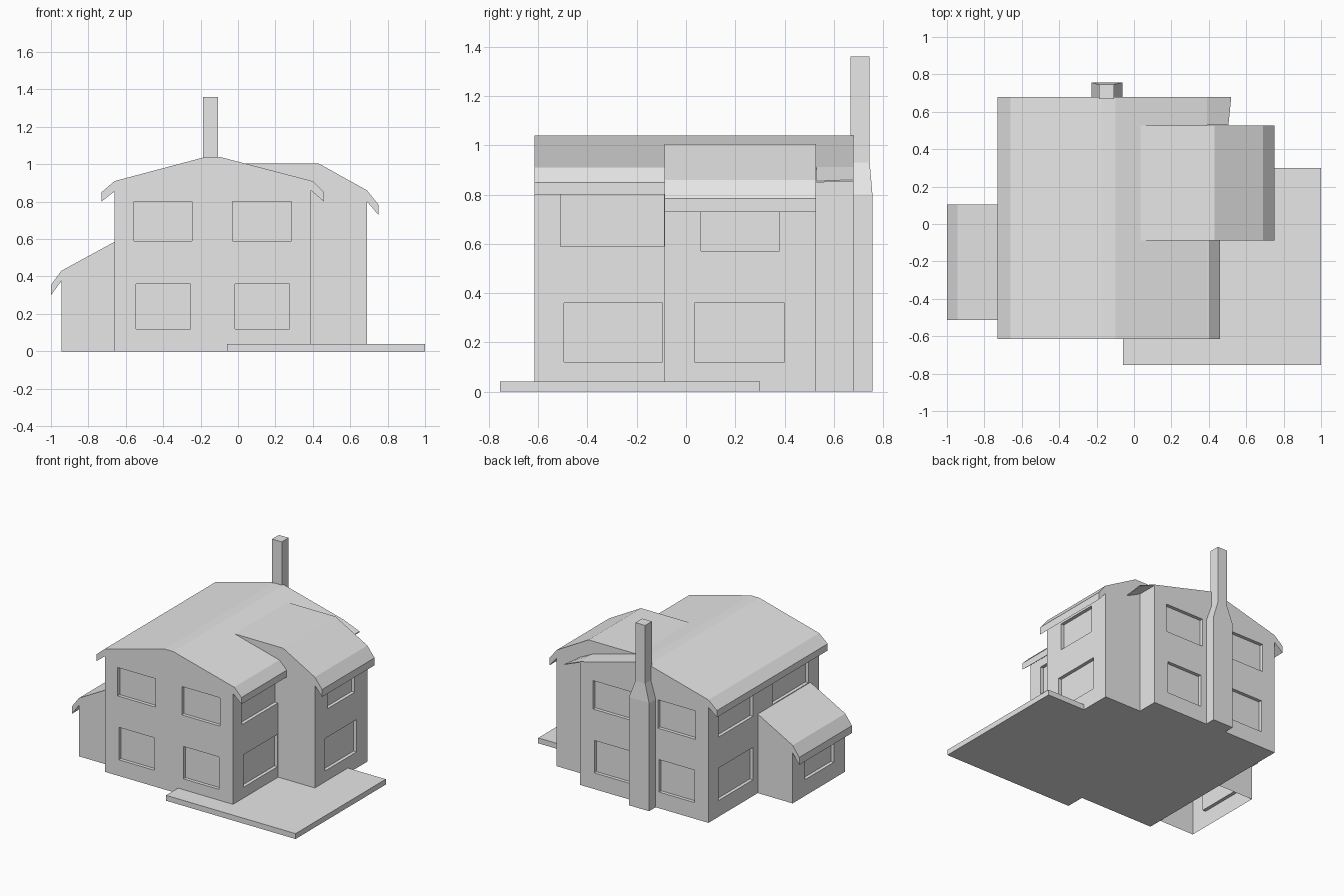
import bpy
import bmesh
from mathutils import Vector

cube = bpy.data.objects.get("Cube")
if cube:
    bpy.data.objects.remove(cube, do_unlink=True)

grey = bpy.data.materials.new("plain light grey")
grey.use_nodes = True
COLOUR = (0.8, 0.8, 0.8, 1)
grey.diffuse_color = COLOUR
grey.node_tree.nodes["Principled BSDF"].inputs["Base Color"].default_value = COLOUR

RECESS = 0.025


def finish(name, bm):
    mesh = bpy.data.meshes.new(name)
    bm.to_mesh(mesh)
    bm.free()
    mesh.materials.append(grey)
    obj = bpy.data.objects.new(name, mesh)
    bpy.context.collection.objects.link(obj)
    return obj


def loft(loops):
    """Closed solid through a list of matching point loops."""
    bm = bmesh.new()
    rings = [[bm.verts.new(p) for p in loop] for loop in loops]
    bm.faces.new(rings[0])
    bm.faces.new(rings[-1])
    n = len(rings[0])
    for a, b in zip(rings, rings[1:]):
        for i in range(n):
            j = (i + 1) % n
            bm.faces.new((a[i], a[j], b[j], b[i]))
    bmesh.ops.recalc_face_normals(bm, faces=bm.faces)
    return bm


def prism(profile, y0, y1):
    """Extrude an (x, z) profile along y."""
    return loft([[(x, y, z) for x, z in profile] for y in (y0, y1)])


def add_window(bm, axis, pos, u0, u1, z0, z1):
    """Sink a rectangular window into the wall lying at axis = pos."""
    across = 1 - axis

    def wall_faces():
        return [f for f in bm.faces if abs(abs(f.normal[axis]) - 1) < 1e-3
                and abs(f.verts[0].co[axis] - pos) < 1e-4]

    for direction, value in ((across, u0), (across, u1), (2, z0), (2, z1)):
        point, normal = Vector(), Vector()
        point[direction], normal[direction] = value, 1
        faces = wall_faces()
        geom = set(faces)
        for f in faces:
            geom.update(f.edges)
            geom.update(f.verts)
        bmesh.ops.bisect_plane(bm, geom=list(geom), dist=1e-5,
                               plane_co=point, plane_no=normal)
    bm.normal_update()
    panes = []
    for f in wall_faces():
        c = f.calc_center_median()
        if u0 < c[across] < u1 and z0 < c.z < z1:
            panes.append(f)
    inward = -panes[0].normal.copy()
    new = bmesh.ops.extrude_face_region(bm, geom=panes)["geom"]
    bmesh.ops.delete(bm, geom=[f for f in panes if f.is_valid], context="FACES_ONLY")
    bmesh.ops.translate(bm, vec=inward * RECESS,
                        verts=[v for v in new if isinstance(v, bmesh.types.BMVert)])
    bm.normal_update()


LOW = (0.12, 0.36)
HIGH = (0.59, 0.80)

# Main house: walls, left eave and roof in one profile
house = prism([(-0.66, 0), (-0.66, 0.855), (-0.73, 0.80), (-0.73, 0.85),
               (-0.66, 0.91), (-0.17, 1.04), (-0.10, 1.04), (0.39, 0.912),
               (0.39, 0)], -0.615, 0.68)
for wall_y in (-0.615, 0.68):
    for u0, u1 in ((-0.545, -0.255), (-0.015, 0.275)):
        add_window(house, 1, wall_y, u0, u1, *LOW)
    for u0, u1 in ((-0.555, -0.245), (-0.03, 0.285)):
        add_window(house, 1, wall_y, u0, u1, *HIGH)
add_window(house, 0, 0.39, -0.495, -0.095, *LOW)
add_window(house, 0, 0.39, -0.51, -0.09, *HIGH)
add_window(house, 0, -0.66, 0.16, 0.56, *LOW)
for u0, u1 in ((0.16, 0.56), (-0.49, -0.07)):
    add_window(house, 0, -0.66, u0, u1, *HIGH)
finish("main_house", house)

# Right eaves: full eave at the front, thin plate behind the wing
finish("front_right_eave", prism([(0.39, 0.912), (0.40, 0.91), (0.46, 0.85),
                                  (0.46, 0.80), (0.39, 0.86)], -0.615, -0.05))
edge = [(0.39, 0.53, 0.912), (0.39, 0.68, 0.912), (0.52, 0.68, 0.86), (0.505, 0.53, 0.855)]
finish("back_right_eave", loft([edge, [(x, y, z - 0.006) for x, y, z in edge]]))

# Side wing
wing = prism([(0.03, 0), (0.03, 1.005), (0.43, 1.005), (0.69, 0.86),
              (0.75, 0.785), (0.75, 0.73), (0.69, 0.80), (0.69, 0)], -0.087, 0.527)
add_window(wing, 0, 0.69, 0.035, 0.40, *LOW)
add_window(wing, 0, 0.69, 0.06, 0.38, 0.57, 0.77)
finish("side_wing", wing)

# Lean-to, open underneath
shed = prism([(-0.66, 0), (-0.66, 0.585), (-0.945, 0.43), (-1.0, 0.355),
              (-1.0, 0.30), (-0.945, 0.375), (-0.945, 0)], -0.513, 0.103)
add_window(shed, 0, -0.945, -0.38, -0.04, 0.12, 0.34)
floor = [f for f in shed.faces if all(v.co.z < 1e-4 for v in f.verts)]
bmesh.ops.delete(shed, geom=floor, context="FACES_ONLY")
finish("lean_to", shed)

# Terrace slab
finish("terrace", prism([(-0.06, 0), (1, 0), (1, 0.04), (-0.06, 0.04)], -0.755, 0.30))


# Chimney: wide base tapering to a slim stack
def ring(x0, x1, y0, y1, z):
    return [(x0, y0, z), (x1, y0, z), (x1, y1, z), (x0, y1, z)]


base = (-0.228, -0.062, 0.67, 0.757)
stack = (-0.188, -0.108, 0.667, 0.746)
finish("chimney", loft([ring(*base, 0), ring(*base, 0.80),
                        ring(*stack, 0.93), ring(*stack, 1.36)]))
